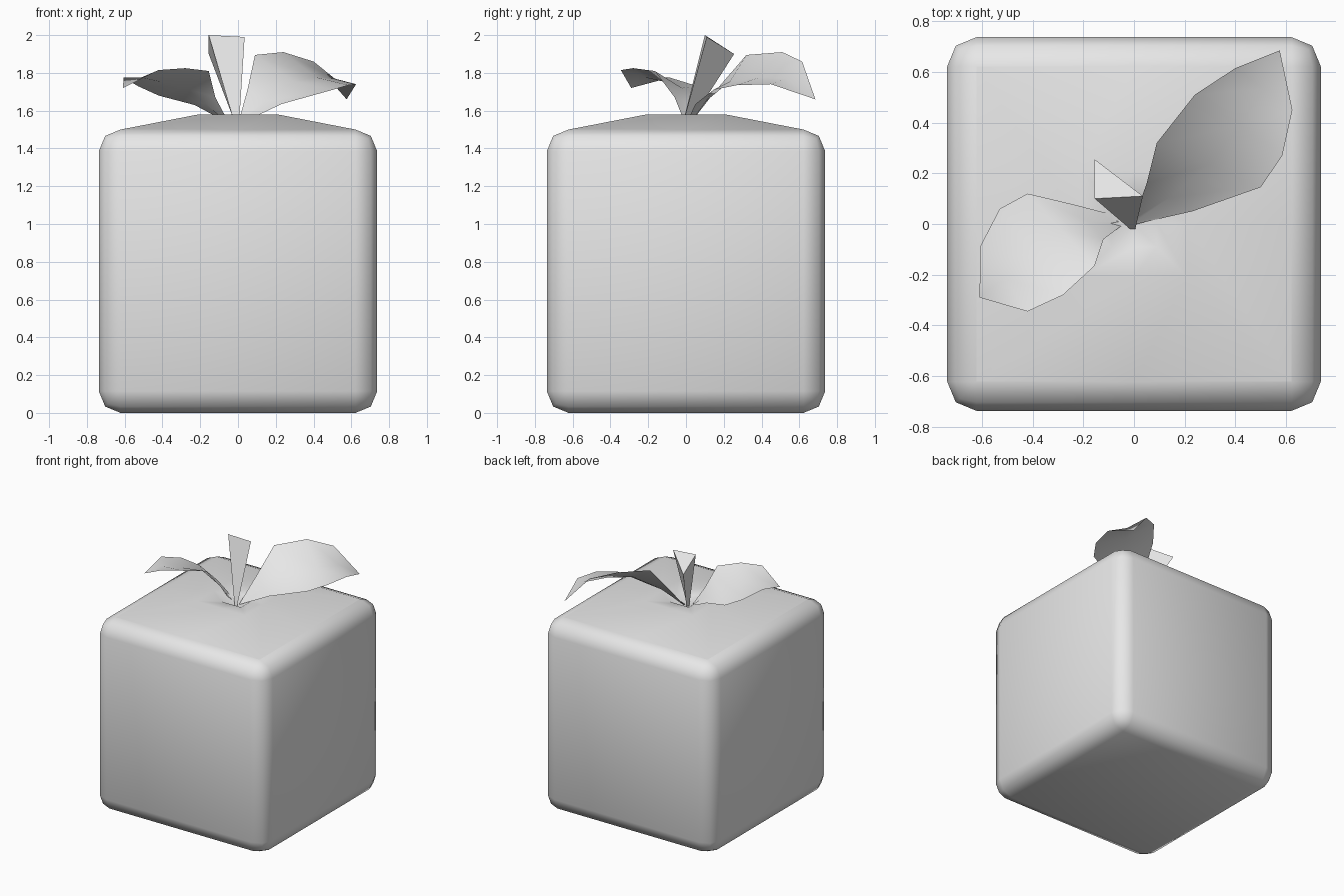
import bpy
import bmesh
import math
from mathutils import Vector

cube = bpy.data.objects.get("Cube")
if cube:
    bpy.data.objects.remove(cube, do_unlink=True)

grey = bpy.data.materials.new("light_grey")
grey.use_nodes = True
grey.diffuse_color = (0.8, 0.8, 0.8, 1)
grey.node_tree.nodes["Principled BSDF"].inputs["Base Color"].default_value = (0.8, 0.8, 0.8, 1)


def make_object(name, bm, smooth_angle=None):
    """Turn a bmesh into a named, coloured object."""
    mesh = bpy.data.meshes.new(name)
    bm.to_mesh(mesh)
    bm.free()
    mesh.materials.append(grey)
    obj = bpy.data.objects.new(name, mesh)
    bpy.context.collection.objects.link(obj)
    if smooth_angle:
        bpy.ops.object.select_all(action='DESELECT')
        obj.select_set(True)
        bpy.context.view_layer.objects.active = obj
        bpy.ops.object.shade_smooth_by_angle(angle=math.radians(smooth_angle))
    return obj


# Rounded cube body
HALF, HEIGHT, ROUND = 0.737, 1.5, 0.115
bm = bmesh.new()
bmesh.ops.create_cube(bm, size=1)
bmesh.ops.scale(bm, vec=(2 * HALF, 2 * HALF, HEIGHT), verts=bm.verts)
bmesh.ops.translate(bm, vec=(0, 0, HEIGHT / 2), verts=bm.verts)
bmesh.ops.bevel(bm, geom=bm.edges[:], offset=ROUND, segments=2, profile=0.5, affect='EDGES')
make_object("body", bm, 60)

# Raised top: square rings rising from the rim, then sinking to a small pit
bm = bmesh.new()
corners = [(-1, -1), (0, -1), (1, -1), (1, 0), (1, 1), (0, 1), (-1, 1), (-1, 0)]
rings = [[bm.verts.new((x * r, y * r, z)) for x, y in corners]
         for r, z in ((HALF - ROUND, HEIGHT), (0.21, 1.58), (0.09, 1.565))]
for outer, inner in zip(rings, rings[1:]):
    for i in range(8):
        j = (i + 1) % 8
        bm.faces.new((outer[i], outer[j], inner[j], inner[i]))
pit = bm.verts.new((0, 0, 1.51))
for i in range(8):
    bm.faces.new((rings[-1][i], rings[-1][(i + 1) % 8], pit))
make_object("raised_top", bm, 60)


# Leaves: thin sheets spanned between two edges, sagging along the middle
def leaf(name, edge_a, edge_b, sag):
    bm = bmesh.new()
    rows = []
    for a, b in zip(edge_a, edge_b):
        a, b = Vector(a), Vector(b)
        mid = (a + b) / 2 - Vector((0, 0, sag * (a - b).length))
        rows.append([bm.verts.new(p) for p in (a, mid, b)])
    for r, s in zip(rows, rows[1:]):
        for k in range(2):
            bm.faces.new((r[k], r[k + 1], s[k + 1], s[k]))
    bmesh.ops.remove_doubles(bm, verts=bm.verts, dist=0.001)
    bmesh.ops.recalc_face_normals(bm, faces=bm.faces)
    if sum(f.normal.z for f in bm.faces) < 0:
        bmesh.ops.reverse_faces(bm, faces=bm.faces)
    return make_object(name, bm, 60)


leaf("large_leaf",
     [(0, .02, 1.53), (.05, .16, 1.71), (.09, .32, 1.895), (.24, .51, 1.91), (.4, .615, 1.86), (.575, .685, 1.66)],
     [(.01, 0, 1.53), (.23, .05, 1.635), (.5, .145, 1.71), (.585, .27, 1.735), (.625, .45, 1.74), (.575, .685, 1.66)],
     0.1)
leaf("small_leaf",
     [(-.04, 0, 1.52), (-.12, -.06, 1.67), (-.155, -.165, 1.81), (-.28, -.28, 1.825), (-.42, -.345, 1.815), (-.61, -.29, 1.72)],
     [(-.02, .02, 1.53), (-.23, .075, 1.63), (-.42, .12, 1.68), (-.53, .06, 1.73), (-.605, -.085, 1.775), (-.61, -.29, 1.72)],
     0.06)

# Stem: three-sided wedge widening to a slanted top
bm = bmesh.new()
top = [bm.verts.new(p) for p in ((-.155, .1, 2), (.035, .11, 1.99), (-.155, .255, 1.9))]
base = [bm.verts.new(p) for p in ((-.015, -.02, 1.52), (.005, -.02, 1.52), (-.01, .01, 1.52))]
bm.faces.new(top)
for i in range(3):
    j = (i + 1) % 3
    bm.faces.new((base[i], base[j], top[j], top[i]))
bmesh.ops.recalc_face_normals(bm, faces=bm.faces)
make_object("stem", bm)
